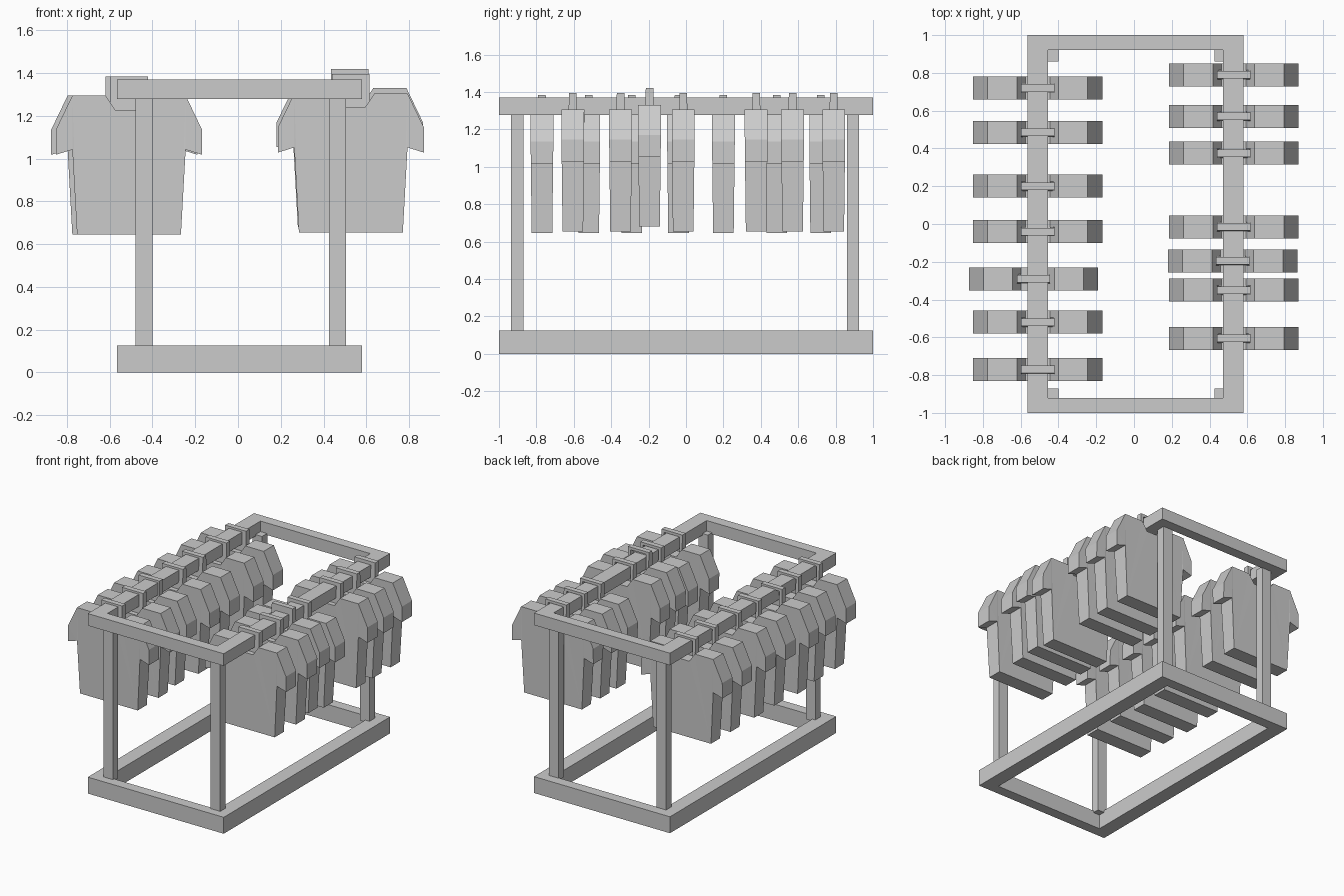
import bpy, bmesh

if "Cube" in bpy.data.objects:
    bpy.data.objects.remove(bpy.data.objects["Cube"])


def mesh_object(name, bm):
    bmesh.ops.recalc_face_normals(bm, faces=bm.faces[:])
    me = bpy.data.meshes.new(name)
    bm.to_mesh(me)
    bm.free()
    ob = bpy.data.objects.new(name, me)
    bpy.context.collection.objects.link(ob)
    return ob


def box(name, x0, x1, y0, y1, z0, z1):
    bm = bmesh.new()
    bmesh.ops.create_cube(bm, size=1)
    for v in bm.verts:
        v.co.x = x1 if v.co.x > 0 else x0
        v.co.y = y1 if v.co.y > 0 else y0
        v.co.z = z1 if v.co.z > 0 else z0
    return mesh_object(name, bm)


def ring(name, z0, z1):
    """Rectangular frame with mitred corners."""
    bm = bmesh.new()
    loops = []
    for (xa, xb, y) in ((-0.565, 0.58, 1.0), (-0.455, 0.47, 0.92)):
        for z in (z0, z1):
            loops.append([bm.verts.new((px, py, z)) for px, py in
                          ((xa, -y), (xb, -y), (xb, y), (xa, y))])
    ob, ot, ib, it = loops
    for a, b in ((ob, ot), (ot, it), (it, ib), (ib, ob)):
        for i in range(4):
            j = (i + 1) % 4
            bm.faces.new((a[i], a[j], b[j], b[i]))
    return mesh_object(name, bm)


def slab(name, half, x, y, z, depth):
    """Mirror a half outline in x and extrude it along y; depth(z) is half thickness."""
    outline = half + [(-px, pz) for px, pz in reversed(half)]
    bm = bmesh.new()
    sides = [[bm.verts.new((x + px, y + s * depth(pz), z + pz)) for px, pz in outline]
             for s in (-1, 1)]
    n = len(outline)
    bm.faces.new(sides[0])
    bm.faces.new(sides[1][::-1])
    for i in range(n):
        j = (i + 1) % n
        bm.faces.new((sides[0][i], sides[0][j], sides[1][j], sides[1][i]))
    bmesh.ops.triangulate(bm, faces=[f for f in bm.faces if len(f.verts) > 4])
    return mesh_object(name, bm)


# Rack: base ring, top ring and four posts
ring("base_frame", 0.0, 0.125)
ring("top_frame", 1.278, 1.37)
for side, xa, xb in (("left", -0.48, -0.40), ("right", 0.425, 0.505)):
    box("front_post_" + side, xa, xb, -0.935, -0.87, 0.11, 1.29)
    box("back_post_" + side, xa, xb, 0.86, 0.925, 0.11, 1.29)

# Half outlines, z measured from the shirt hem
SHIRT = [(0.243, 0.0), (0.265, 0.397), (0.342, 0.373), (0.342, 0.49),
         (0.265, 0.65), (0.11, 0.65), (0.065, 0.583)]
HOOK = [(0.062, 0.57), (0.085, 0.57), (0.085, 0.74), (0.062, 0.74)]
HOOK = [(0.065, 0.57), (0.088, 0.57), (0.088, 0.74)]


def garment(tag, x, y, z):
    slab("shirt_" + tag, SHIRT, x, y, z, lambda h: 0.055 + 0.006 * min(h / 0.5, 1))
    # Hanger hook: an upside-down U over the rail
    hook = HOOK + [(-a, b) for a, b in reversed(HOOK)]
    inner = [(-0.065, 0.72), (0.065, 0.72)]
    pts = hook + inner
    bm = bmesh.new()
    sides = [[bm.verts.new((x + px, y + s * (0.02 if pz > 0.7 else 0.025), z + pz))
              for px, pz in pts] for s in (-1, 1)]
    for i in range(len(pts)):
        j = (i + 1) % len(pts)
        bm.faces.new((sides[0][i], sides[0][j], sides[1][j], sides[1][i]))
    for s in sides:
        bmesh.ops.triangulate(bm, faces=[bm.faces.new(s)])
    mesh_object("hanger_hook_" + tag, bm)


# Left row of shirts
for i, y in enumerate((0.72, 0.485, 0.20, -0.04, -0.29, -0.52, -0.77)):
    garment("left_%d" % i, -0.532 if i == 4 else -0.51, y, 0.645)

# Right row of shirts, one hanging slightly higher
for i, y in enumerate((0.79, 0.57, 0.375, -0.015, -0.195, -0.35, -0.605)):
    garment("right_%d" % i, 0.523 if i == 4 else 0.528, y, 0.68 if i == 4 else 0.655)
